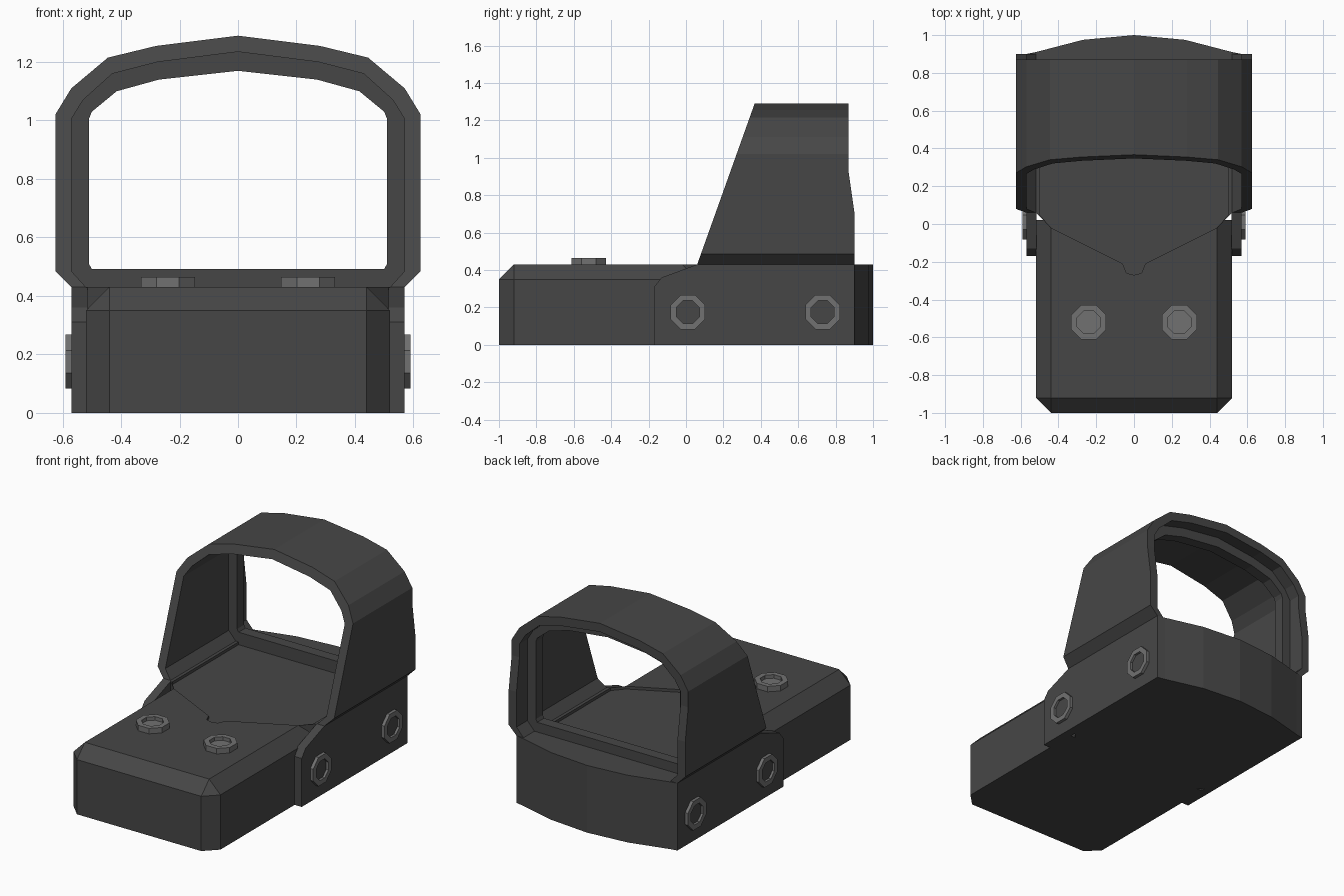
import bpy, bmesh, math
from mathutils import Matrix

cube = bpy.data.objects.get("Cube")
if cube:
    bpy.data.objects.remove(cube, do_unlink=True)


def material(name, value):
    mat = bpy.data.materials.new(name)
    mat.use_nodes = True
    color = (value, value, value, 1)
    mat.diffuse_color = color
    mat.node_tree.nodes["Principled BSDF"].inputs["Base Color"].default_value = color
    return mat


BLACK = material("matte charcoal", 0.062)
GREY = material("screw grey", 0.165)


def finish(name, bm, mat):
    bmesh.ops.recalc_face_normals(bm, faces=bm.faces)
    mesh = bpy.data.meshes.new(name)
    bm.to_mesh(mesh)
    bm.free()
    mesh.materials.append(mat)
    obj = bpy.data.objects.new(name, mesh)
    bpy.context.collection.objects.link(obj)
    return obj


def loft(name, loops, mat, caps=True, ring=False, strip=False, matrix=None):
    """Join loops of equal length with quads; ring joins last to first."""
    bm = bmesh.new()
    rows = [[bm.verts.new(p) for p in loop] for loop in loops]
    n = len(rows[0])
    pairs = list(zip(rows, rows[1:]))
    if ring:
        pairs.append((rows[-1], rows[0]))
    for a, b in pairs:
        for i in range(n - 1 if strip else n):
            j = (i + 1) % n
            bm.faces.new((a[i], a[j], b[j], b[i]))
    if strip:
        bm.faces.new([r[0] for r in rows])
        bm.faces.new([r[-1] for r in rows])
    elif caps and not ring:
        bm.faces.new(rows[0])
        bm.faces.new(rows[-1])
    if matrix:
        bm.transform(matrix)
    return finish(name, bm, mat)


def mirrored(half):
    """Complete a right half, listed towards the centre line, with its left half."""
    return half + [(-x, v) for x, v in reversed(half) if x > 0]


def prism(name, outline, z0, z1, mat):
    return loft(name, [[(x, y, z) for x, y in outline] for z in (z0, z1)], mat)


# Front body with chamfered nose and top edges
def nose(inset):
    s, f = 0.52 - inset, -1 + inset
    cut = 0.08 - inset
    return mirrored([(s, 0.02), (s, -0.92), (s - cut, f)])


lower = nose(0)
upper = nose(0.0799)
body = loft("front_body", [[(x, y, z) for x, y in o]
                           for o, z in ((lower, 0), (lower, 0.35), (upper, 0.43))], BLACK)

# Rear base with a bowed back
back = [(0.57, 0.9), (0.52, 0.91), (0.27, 0.975), (0, 1)]
front = [(0.44, -0.02), (0.52, 0.06), (0.57, 0.06)]
rear = prism("rear_base", [(-x, y) for x, y in reversed(front)] + front + mirrored(back),
             0, 0.43, BLACK)

# Shallow arrow-shaped recess in the deck
arrow = [(0.5, 0.74), (0.5, 0.05), (0.44, -0.02), (0.06, -0.21), (0.04, -0.26), (0, -0.27)]
cutter = prism("recess_cutter", mirrored(arrow), 0.412, 0.6, BLACK)
cutter.hide_render = True
for part in (body, rear):
    mod = part.modifiers.new("recess", "BOOLEAN")
    mod.operation = "DIFFERENCE"
    mod.solver = "EXACT"
    mod.object = cutter
    bpy.context.view_layer.objects.active = part
    bpy.ops.object.modifier_apply(modifier=mod.name)
bpy.data.objects.remove(cutter, do_unlink=True)

# Side cheeks with sloped front shoulders
cheek = [(-0.17, 0), (-0.17, 0.31), (-0.13, 0.36), (0.06, 0.43), (0.06, 0)]
for side, label in ((1, "left"), (-1, "right")):
    loft(label + "_cheek", [[(side * x, y, z) for y, z in cheek] for x in (0.515, 0.57)], BLACK)

# Hood arch: slanted front, stepped back
outer = mirrored([(0.57, 0.43), (0.625, 0.485), (0.625, 0.71), (0.625, 0.92), (0.625, 1.02),
                  (0.57, 1.11), (0.445, 1.215), (0.28, 1.255), (0, 1.29)])
inner = mirrored([(0.52, 0.43), (0.57, 0.485), (0.57, 0.71), (0.57, 0.92), (0.57, 1.005),
                  (0.53, 1.07), (0.43, 1.16), (0.275, 1.2), (0, 1.235)])


def front_y(z):
    return 0.06 + (z - 0.43) * 0.357


def back_y(z):
    return 0.9 - 0.03 * min(1, max(0, (z - 0.71) / 0.21))


def placed(path, depth):
    return [(x, depth(z), z) for x, z in path]


loft("hood", [placed(outer, front_y), placed(outer, back_y),
              placed(inner, back_y), placed(inner, front_y)], BLACK, ring=True, strip=True)

# Window frame set inside the hood
frame_out = mirrored([(0.52, 0.405), (0.57, 0.485), (0.57, 1.005), (0.53, 1.07),
                      (0.43, 1.16), (0.275, 1.2), (0, 1.235)])
frame_in = mirrored([(0.5, 0.492), (0.51, 0.51), (0.51, 1.005), (0.5, 1.03),
                     (0.415, 1.1), (0.27, 1.14), (0, 1.17)])
loft("window_frame", [[(x, y, z) for x, z in path] for path, y in
                      ((frame_out, 0.72), (frame_out, 0.79), (frame_in, 0.79), (frame_in, 0.72))],
     BLACK, ring=True)


# Octagonal screws with a sunken centre
def octagon(r, z):
    return [(r * math.cos(a), r * math.sin(a), z)
            for a in (math.pi * (i + 0.5) / 4 for i in range(8))]


def screw(name, height, floor, matrix):
    ring = [octagon(0.1, -0.01), octagon(0.1, height), octagon(0.066, height),
            octagon(0.066, floor)]
    return loft(name, ring, GREY, matrix=matrix)


for side, label in ((1, "left"), (-1, "right")):
    screw(label + "_deck_screw", 0.035, 0.012, Matrix.Translation((side * 0.24, -0.52, 0.43)))
    turn = Matrix.Rotation(side * math.pi / 2, 4, "Y")
    for y, end in ((0.01, "front"), (0.73, "rear")):
        spot = Matrix.Translation((side * 0.57, y, 0.175)) @ turn
        screw(f"{label}_{end}_side_screw", 0.02, 0.002, spot)
        # Dark socket floor
        loft(f"{label}_{end}_socket", [octagon(0.066, 0), octagon(0.066, 0.005)],
             BLACK, matrix=spot)
